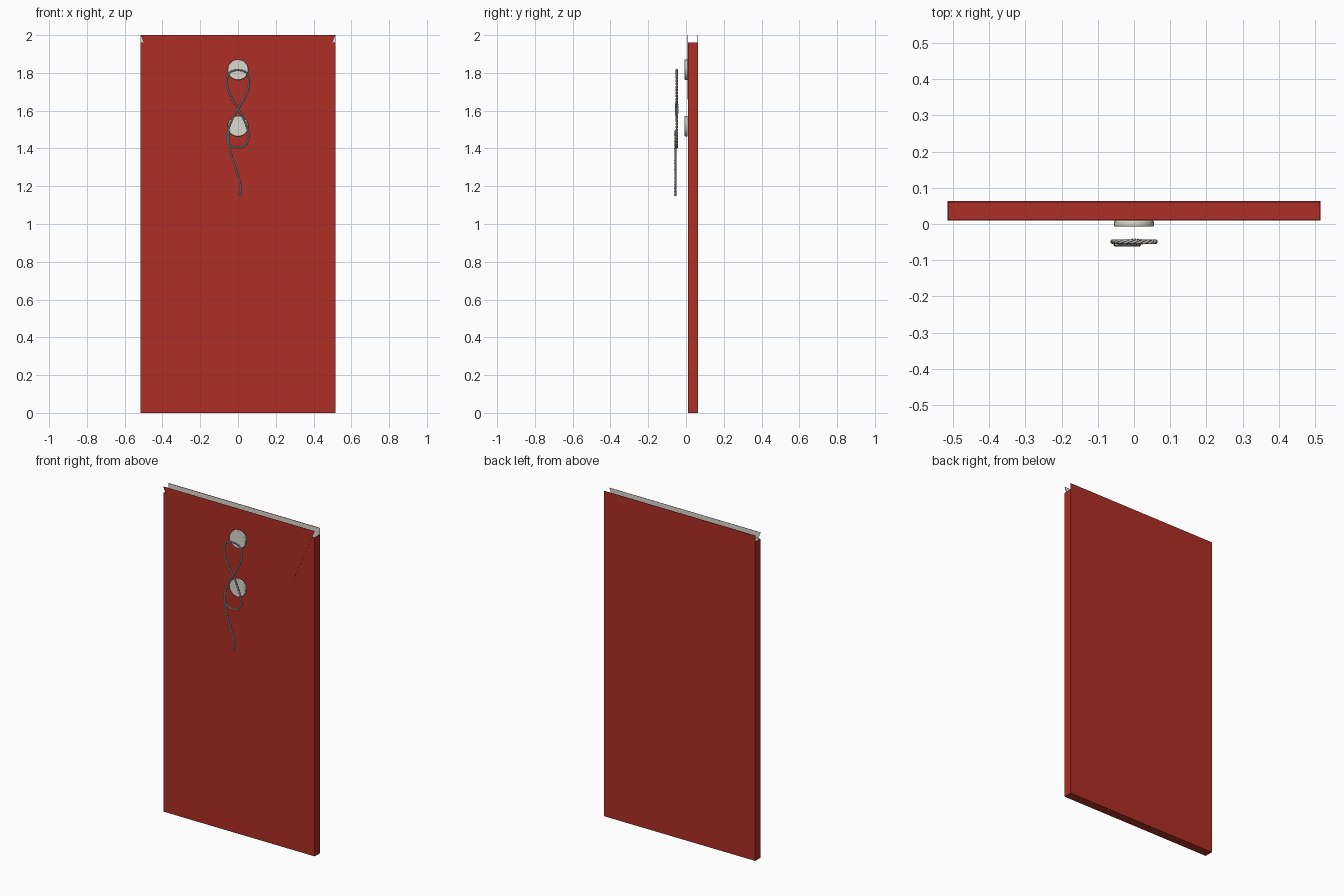
import bpy, bmesh, math
from mathutils import Vector

cube = bpy.data.objects.get("Cube")
if cube:
    bpy.data.objects.remove(cube)


def material(name, rgb):
    m = bpy.data.materials.new(name)
    m.use_nodes = True
    m.diffuse_color = (*rgb, 1)
    m.node_tree.nodes["Principled BSDF"].inputs["Base Color"].default_value = (*rgb, 1)
    return m


RED = material("red card", (0.42, 0.028, 0.018))
LINING = material("pale lining", (0.72, 0.69, 0.63))
IVORY = material("ivory button", (0.72, 0.69, 0.62))
STRING = material("grey string", (0.50, 0.48, 0.45))

HALF, TOP, RIM = 0.515, 2.0, 1.96       # half width, hinge height, pocket rim
FRONT, BACK, T = 0.01, 0.063, 0.003     # front and back planes, card thickness


def plate(name, outline, y0, y1, inward=None):
    """Extrude an x-z outline along y; faces turned inward get the lining."""
    bm = bmesh.new()
    face = bm.faces.new([bm.verts.new((x, y0, z)) for x, z in outline])
    new = bmesh.ops.extrude_face_region(bm, geom=[face])["geom"]
    bmesh.ops.translate(bm, vec=(0, y1 - y0, 0),
                        verts=[v for v in new if isinstance(v, bmesh.types.BMVert)])
    bmesh.ops.recalc_face_normals(bm, faces=bm.faces)
    if inward:
        for f in bm.faces:
            if f.normal.dot(Vector(inward)) > 0.9:
                f.material_index = 1
    mesh = bpy.data.meshes.new(name)
    bm.to_mesh(mesh)
    bm.free()
    mesh.materials.append(RED)
    mesh.materials.append(LINING)
    obj = bpy.data.objects.new(name, mesh)
    bpy.context.collection.objects.link(obj)
    return obj


def rect(x0, x1, z0, z1):
    return [(x0, z0), (x1, z0), (x1, z1), (x0, z1)]


# Open pocket
plate("back_panel", rect(-HALF, HALF, 0, TOP), BACK - T, BACK, (0, -1, 0))
plate("front_panel", rect(-HALF, HALF, 0, RIM), FRONT, FRONT + T, (0, 1, 0))
plate("floor", rect(-HALF + T, HALF - T, 0, T), FRONT + T, BACK - T)
for name, s in (("left_side", 1), ("right_side", -1)):
    x0, x1 = sorted((s * HALF, s * (HALF - T)))
    plate(name, rect(x0, x1, 0, RIM), FRONT + T, BACK - T, (-s, 0, 0))

# Tapered closing flap
plate("flap", [(-HALF, TOP), (-0.37, 1.66), (0.37, 1.66), (HALF, TOP)],
      FRONT - 0.001, FRONT, (0, 1, 0))

# Round buttons with a softened rim
for name, z in (("upper_button", 1.817), ("lower_button", 1.518)):
    bpy.ops.mesh.primitive_cylinder_add(vertices=32, radius=0.055, depth=0.016,
                                        location=(0, 0.001, z),
                                        rotation=(math.pi / 2, 0, 0))
    b = bpy.context.object
    b.name = name
    b.data.materials.append(IVORY)
    bevel = b.modifiers.new("rim", "BEVEL")
    bevel.width, bevel.segments = 0.003, 2
    bpy.ops.object.shade_smooth_by_angle()


def spline(points, closed, steps=40):
    """Catmull-Rom samples through the points."""
    n, out = len(points), []
    pick = lambda i: Vector(points[i % n] if closed else points[max(0, min(n - 1, i))])
    for i in range(n if closed else n - 1):
        a, b, c, d = (pick(i + k) for k in (-1, 0, 1, 2))
        for k in range(steps):
            t = k / steps
            out.append(0.5 * (2 * b + (c - a) * t + (2 * a - 5 * b + 4 * c - d) * t * t
                              + (3 * b - a - 3 * c + d) * t ** 3))
    out.append(pick(0 if closed else n - 1))
    return out


def twisted_string(name, points, closed=False, pitch=0.034):
    """Two threads wound round a path."""
    path = spline(points, closed)
    curve = bpy.data.curves.new(name, "CURVE")
    curve.dimensions = "3D"
    curve.bevel_depth, curve.bevel_resolution = 0.0036, 1
    curve.use_fill_caps = True
    for phase in (0, math.pi):
        length, pts = 0, []
        for i, p in enumerate(path):
            ahead, behind = path[min(i + 1, len(path) - 1)], path[max(i - 1, 0)]
            tangent = (ahead - behind).normalized()
            side = tangent.cross(Vector((0, 1, 0))).normalized()
            out = side.cross(tangent)
            length += (p - behind).length if i else 0
            a = phase + math.tau * length / pitch
            pts.append(p + 0.003 * (side * math.cos(a) + out * math.sin(a)))
        s = curve.splines.new("POLY")
        s.points.add(len(pts) - 1)
        for sp, p in zip(s.points, pts):
            sp.co = (*p, 1)
        s.use_smooth = True
    curve.materials.append(STRING)
    obj = bpy.data.objects.new(name, curve)
    bpy.context.collection.objects.link(obj)


# Figure-of-eight string round both buttons, with a hanging tail
half = [(0.03, 1.66), (0.057, 1.73), (0.05, 1.795)]
low = [(-0.032, 1.55), (-0.058, 1.47), (-0.04, 1.418)]
Y = -0.049
eight = ([(0, Y - 0.004, 1.61)] + [(x, Y, z) for x, z in half] + [(0, Y, 1.815)]
         + [(-x, Y, z) for x, z in reversed(half)] + [(0, Y + 0.003, 1.61)]
         + [(-x, Y, z) for x, z in low] + [(0, Y, 1.406)]
         + [(x, Y, z) for x, z in reversed(low)])
twisted_string("string_loop", eight, closed=True)
tail = [(-0.047, 1.495), (-0.05, 1.44), (-0.034, 1.36), (-0.008, 1.28),
        (0.012, 1.21), (0.012, 1.15)]
twisted_string("string_tail", [(x, -0.056, z) for x, z in tail])
